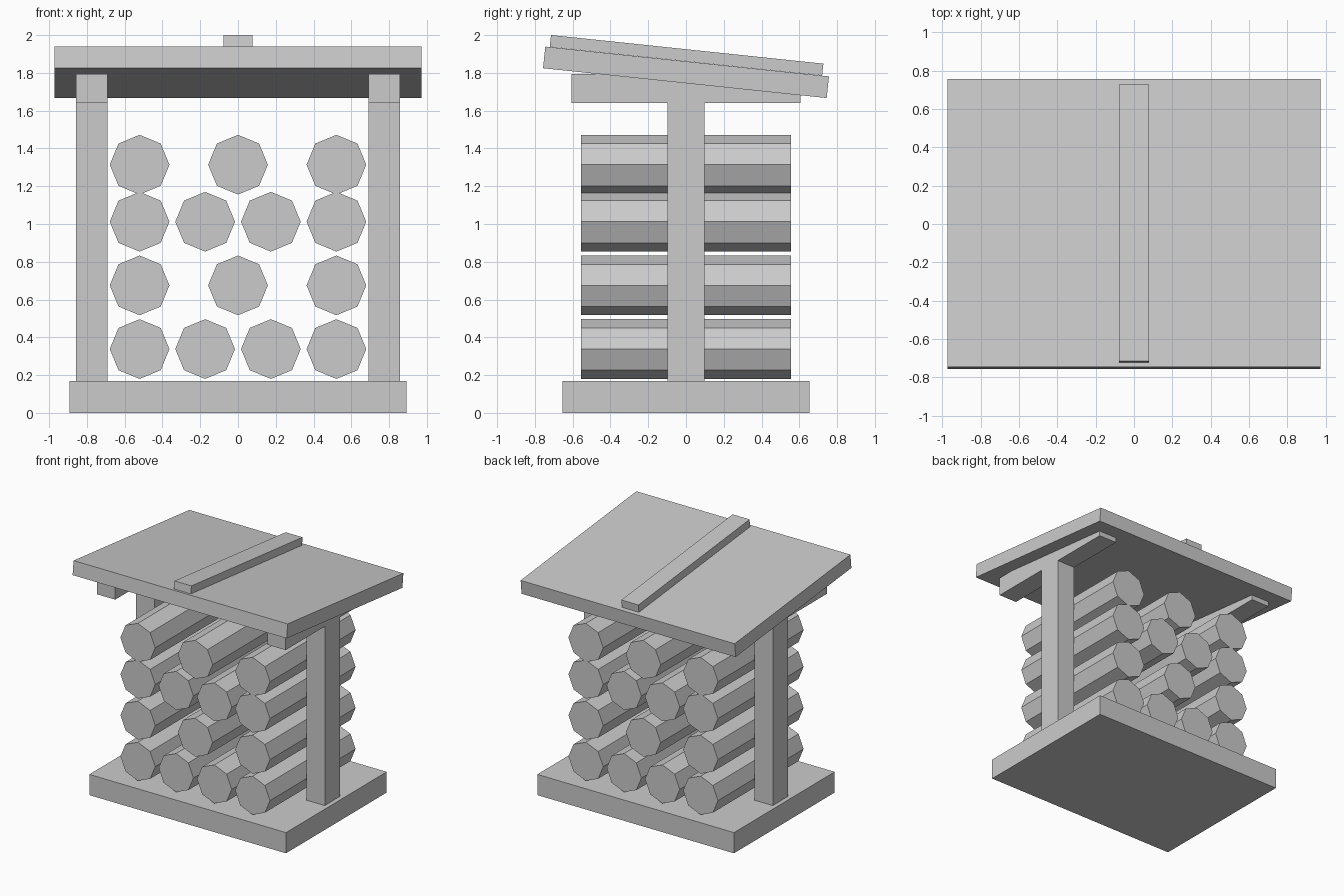
import bpy
from math import radians, pi

if "Cube" in bpy.data.objects:
    bpy.data.objects.remove(bpy.data.objects["Cube"])

TILT = radians(-6)


def box(name, center, size, tilt=0.0):
    bpy.ops.mesh.primitive_cube_add(size=1, location=center, rotation=(tilt, 0, 0))
    ob = bpy.context.object
    ob.name = name
    ob.scale = size
    bpy.ops.object.transform_apply(location=False, rotation=False, scale=True)
    return ob


def log(x, z):
    # eight-sided log lying along y, with a corner pointing straight up
    bpy.ops.mesh.primitive_cylinder_add(vertices=8, radius=0.158, depth=1.11,
                                        location=(x, 0, z), rotation=(pi / 2, 0, 0))
    bpy.context.object.name = "log"


# Base slab
box("base", (0, 0, 0.085), (1.786, 1.306, 0.17))

# Side posts with the rafters they carry
for side, s in (("left", -1), ("right", 1)):
    box(side + "_post", (s * 0.774, 0, 0.905), (0.165, 0.196, 1.47))
    box(side + "_rafter", (s * 0.774, 0, 1.717), (0.165, 1.21, 0.154))

# Sloping roof and its centre batten
box("roof", (0, 0, 1.803), (1.944, 1.51, 0.115), TILT)
box("roof_batten", (0, 0.003, 1.893), (0.154, 1.45, 0.0635), TILT)

# Stacked logs, alternating rows of four and three
four = (-0.521, -0.174, 0.174, 0.521)
three = (-0.521, 0, 0.521)
for z, row in ((0.338, four), (0.675, three), (1.012, four), (1.314, three)):
    for x in row:
        log(x, z)
